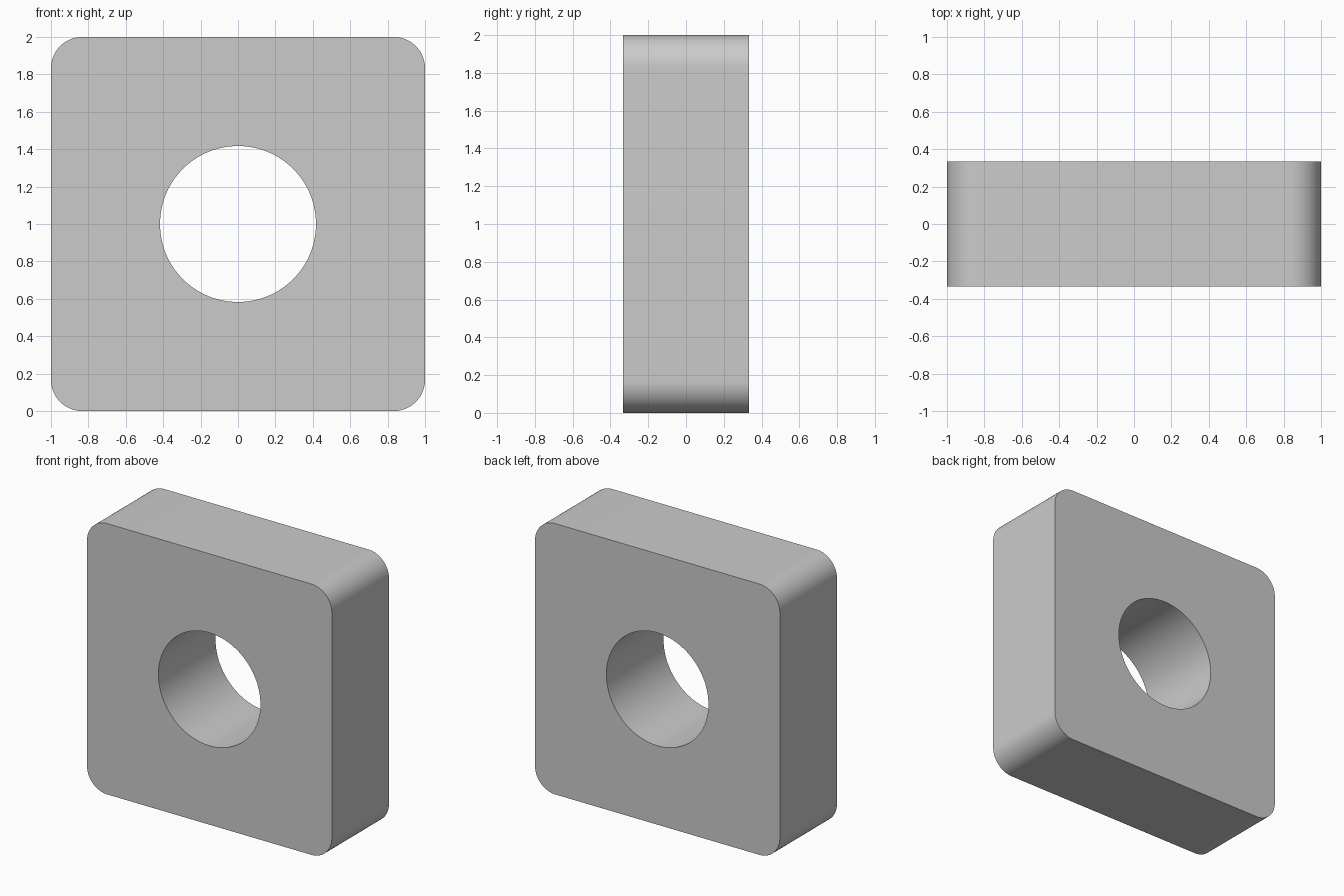
import bpy, bmesh
from math import cos, sin, radians, pi

if "Cube" in bpy.data.objects:
    bpy.data.objects.remove(bpy.data.objects["Cube"])

HALF, DEPTH, CORNER, HOLE, SEG = 1.0, 0.3335, 0.167, 0.417, 24

# Matching outlines: rounded square outside, round hole inside
outer, inner = [], []
for k in range(4):
    mid = radians(45 + 90 * k)
    cx = (HALF - CORNER) * (1 if cos(mid) > 0 else -1)
    cz = (HALF - CORNER) * (1 if sin(mid) > 0 else -1)
    for j in range(SEG):
        a = k * pi / 2 + j / (SEG - 1) * pi / 2
        outer.append((cx + CORNER * cos(a), cz + CORNER * sin(a)))
        b = (k + (j + 0.5) / SEG) * pi / 2
        inner.append((HOLE * cos(b), HOLE * sin(b)))

bm = bmesh.new()


def ring(points, y):
    return [bm.verts.new((x, y, z + HALF)) for x, z in points]


# Front face, outer wall, back face and bore join four closed rings
rings = [ring(inner, -DEPTH), ring(outer, -DEPTH), ring(outer, DEPTH), ring(inner, DEPTH)]
for r in range(4):
    a, b = rings[r], rings[(r + 1) % 4]
    for i in range(len(a)):
        n = (i + 1) % len(a)
        bm.faces.new((a[i], a[n], b[n], b[i]))
bmesh.ops.recalc_face_normals(bm, faces=bm.faces)

mesh = bpy.data.meshes.new("square_plate_with_hole")
bm.to_mesh(mesh)
bm.free()
plate = bpy.data.objects.new("square_plate_with_hole", mesh)
bpy.context.collection.objects.link(plate)

# Smooth corners and bore, crisp rims
bpy.context.view_layer.objects.active = plate
plate.select_set(True)
bpy.ops.object.shade_smooth_by_angle(angle=radians(30))
